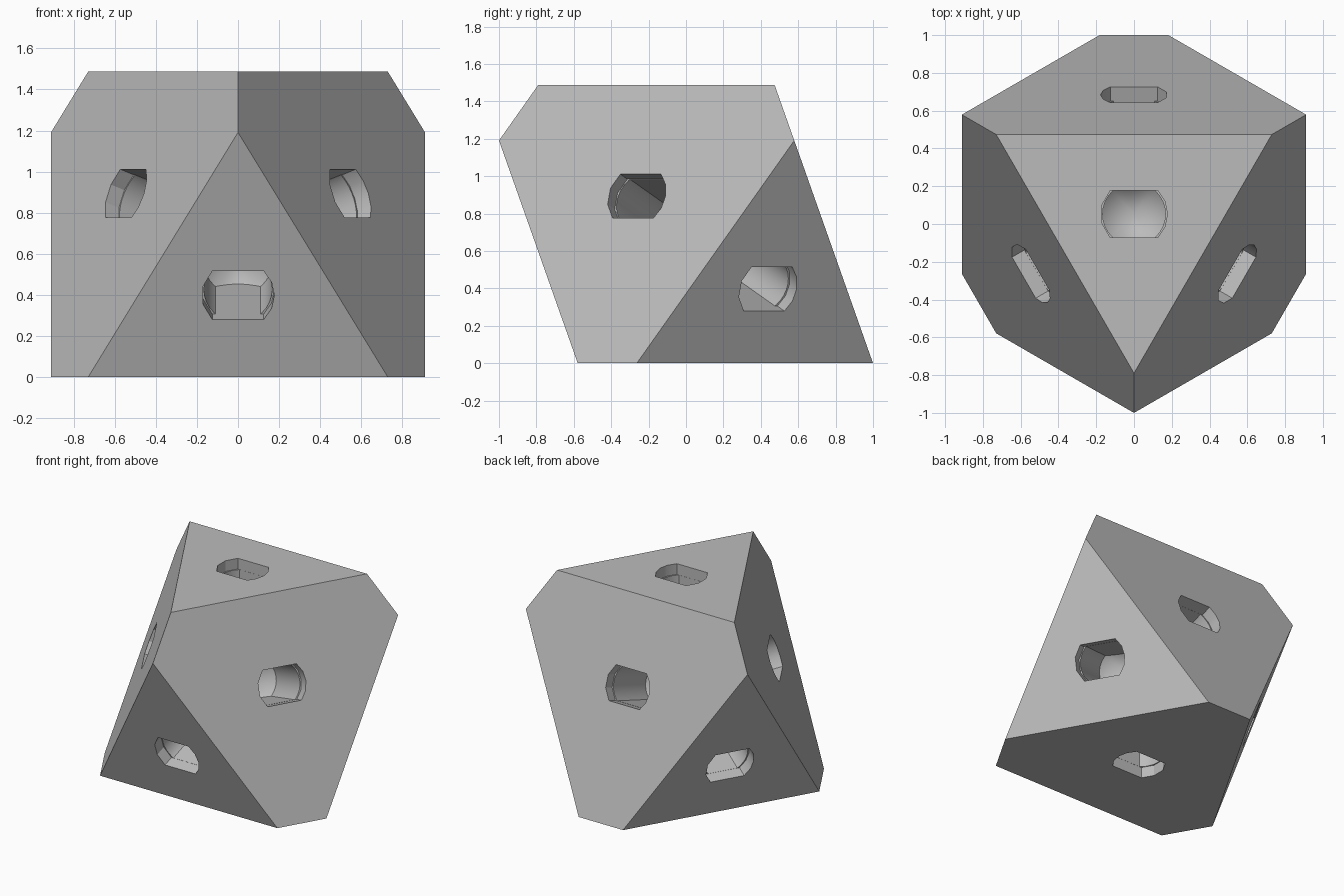
import bpy, bmesh, math
from mathutils import Vector, Matrix

if "Cube" in bpy.data.objects:
    bpy.data.objects.remove(bpy.data.objects["Cube"])

T, S_MID = 1.4585, 0.3646           # triangle side, short hexagon edge
SIDE = 2 * T + S_MID                # full tetrahedron side
C = Vector((0, 0.0526, 0))          # centring offset
RISE = math.sqrt(2 / 3)
FLAT, R_MOUTH, R_BORE = 0.125, 0.177, 0.166

grey = bpy.data.materials.new("grey")
grey.diffuse_color = (0.5, 0.5, 0.5, 1)
grey.use_nodes = True
grey.node_tree.nodes["Principled BSDF"].inputs["Base Color"].default_value = grey.diffuse_color


def make_object(name, bm):
    bmesh.ops.recalc_face_normals(bm, faces=bm.faces[:])
    me = bpy.data.meshes.new(name)
    bm.to_mesh(me)
    bm.free()
    me.materials.append(grey)
    ob = bpy.data.objects.new(name, me)
    bpy.context.collection.objects.link(ob)
    return ob


# Body: a tetrahedron with its four corners cut off
radius = SIDE / math.sqrt(3)
corners = [Vector((0, 0, SIDE * RISE))]
corners += [Vector((radius * math.cos(math.radians(a)),
                    radius * math.sin(math.radians(a)), 0)) for a in (-90, 30, 150)]
bm = bmesh.new()
cut = {(i, j): bm.verts.new(C + corners[i].lerp(corners[j], T / SIDE))
       for i in range(4) for j in range(4) if i != j}
for i in range(4):
    a, b, c = [j for j in range(4) if j != i]
    bm.faces.new([cut[i, a], cut[i, b], cut[i, c]])
    bm.faces.new([cut[a, b], cut[b, a], cut[b, c], cut[c, b], cut[c, a], cut[a, c]])
bmesh.ops.recalc_face_normals(bm, faces=bm.faces[:])
sockets = [(f.calc_center_median(), f.normal.copy()) for f in bm.faces]
body = make_object("body", bm)


def mouth_mesh():
    """Shallow two-flat opening, four facets on one end and three on the other."""
    half = math.asin(FLAT / R_MOUTH)
    pts = []
    for start, n in ((0, 4), (math.pi, 3)):
        for k in range(n + 1):
            a = start - half + 2 * half * k / n
            pts.append((R_MOUTH * math.cos(a), R_MOUTH * math.sin(a)))
    bm = bmesh.new()
    f = bm.faces.new([bm.verts.new((x, y, -0.08)) for x, y in pts])
    new = bmesh.ops.extrude_face_region(bm, geom=[f])["geom"]
    bmesh.ops.translate(bm, vec=(0, 0, 0.14),
                        verts=[v for v in new if isinstance(v, bmesh.types.BMVert)])
    return bm


def bore_mesh():
    """Deep round bore with a conical end, trimmed by two flats."""
    bm = bmesh.new()
    n = 32
    rings = [[bm.verts.new((R_BORE * math.cos(2 * math.pi * k / n),
                            R_BORE * math.sin(2 * math.pi * k / n), z))
              for k in range(n)] for z in (-0.04, -0.48)]
    tip = bm.verts.new((0, 0, -0.62))
    bm.faces.new(rings[0])
    for k in range(n):
        m = (k + 1) % n
        bm.faces.new([rings[0][k], rings[0][m], rings[1][m], rings[1][k]])
        bm.faces.new([rings[1][k], rings[1][m], tip])
    for s in (1, -1):
        bmesh.ops.bisect_plane(bm, geom=bm.verts[:] + bm.edges[:] + bm.faces[:],
                               plane_co=(0, s * (FLAT - 0.001), 0),
                               plane_no=(0, s, 0), clear_outer=True)
        bmesh.ops.holes_fill(bm, edges=[e for e in bm.edges if e.is_boundary])
    return bm


# Sockets: one in the middle of each of the eight faces
cutters = []
centre = C + Vector((0, 0, SIDE * RISE / 4))
for pos, n in sockets:
    pos = centre + n * (pos - centre).dot(n)
    side = Vector((0, 0, 1)).cross(n)
    side = side.normalized() if side.length > 0.1 else Vector((1, 0, 0))
    frame = Matrix((side, n.cross(side), n)).transposed().to_4x4()
    for name, mesh in (("socket_mouth", mouth_mesh), ("socket_bore", bore_mesh)):
        cutter = make_object(name, mesh())
        cutter.matrix_world = Matrix.Translation(pos) @ frame
        cutter.hide_render = True
        cutters.append(cutter)
        mod = body.modifiers.new(name, 'BOOLEAN')
        mod.operation, mod.solver, mod.object = 'DIFFERENCE', 'EXACT', cutter

# Bake the cuts and drop the cutters
bpy.context.view_layer.update()
baked = bpy.data.meshes.new_from_object(
    body.evaluated_get(bpy.context.evaluated_depsgraph_get()))
body.modifiers.clear()
body.data = baked
for cutter in cutters:
    bpy.data.objects.remove(cutter)
baked.materials.clear()
baked.materials.append(grey)
for p in baked.polygons:
    p.material_index = 0

bpy.ops.object.select_all(action='DESELECT')
body.select_set(True)
bpy.context.view_layer.objects.active = body
bpy.ops.object.shade_smooth_by_angle(angle=math.radians(25))
